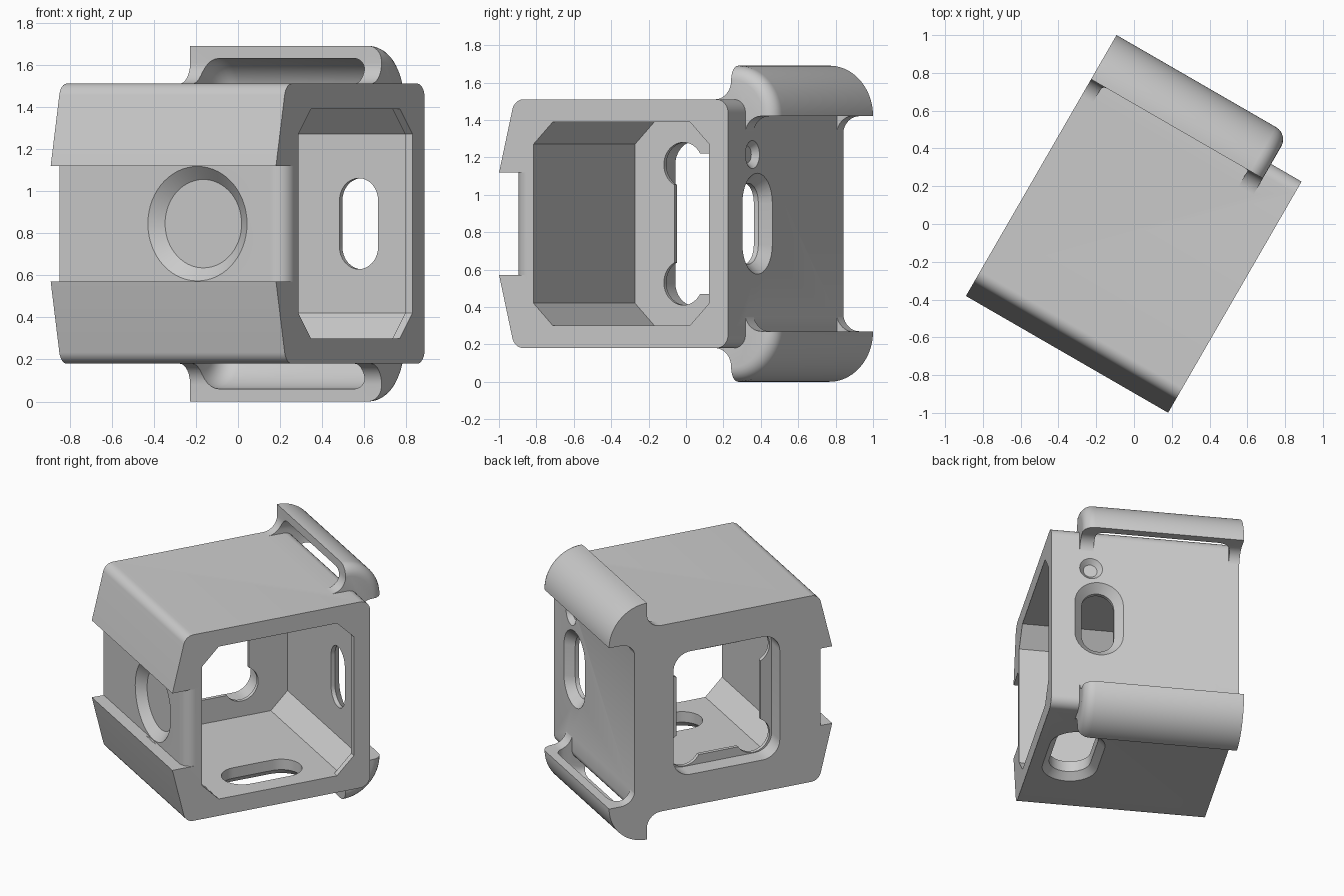
import bpy, bmesh, math
from mathutils import Matrix, Vector

if "Cube" in bpy.data.objects:
    bpy.data.objects.remove(bpy.data.objects["Cube"], do_unlink=True)

HEIGHT = 1.69
MID = HEIGHT / 2

grey = bpy.data.materials.new("plain grey")
grey.use_nodes = True
grey.diffuse_color = (0.6, 0.6, 0.6, 1)
grey.node_tree.nodes["Principled BSDF"].inputs["Base Color"].default_value = (0.6, 0.6, 0.6, 1)

# Axis frames: outline coordinates p, q and extrusion distance w to width, depth, height
ALONG_WIDTH = lambda p, q, w: (w, p, q)
ALONG_DEPTH = lambda p, q, w: (p, w, q)
ALONG_HEIGHT = lambda p, q, w: (p, q, w)


def arc(cx, cy, r, start, end, steps=12):
    angles = [math.radians(start + (end - start) * i / steps) for i in range(steps + 1)]
    return [(cx + r * math.cos(a), cy + r * math.sin(a)) for a in angles]


def rounded(points, steps=8):
    """Polygon of (p, q, radius) corners with the corners filleted."""
    out = []
    for i, (x, y, r) in enumerate(points):
        c = Vector((x, y))
        if r == 0:
            out.append((x, y))
            continue
        a = (Vector(points[i - 1][:2]) - c).normalized()
        b = (Vector(points[(i + 1) % len(points)][:2]) - c).normalized()
        half = a.angle(b) / 2
        centre = c + (a + b).normalized() * (r / math.sin(half))
        t0 = c + a * (r / math.tan(half)) - centre
        t1 = c + b * (r / math.tan(half)) - centre
        for k in range(steps + 1):
            out.append(tuple(centre + t0.lerp(t1, k / steps).normalized() * r))
    return out


def stadium(p, q, r, half):
    return arc(p, q + half, r, 0, 180, 16) + arc(p, q - half, r, 180, 360, 16)


def loft(name, sections, frame):
    """Closed solid through (outline, w) sections."""
    bm = bmesh.new()
    rings = [[bm.verts.new(frame(p, q, w)) for p, q in outline] for outline, w in sections]
    n = len(rings[0])
    for a, b in zip(rings, rings[1:]):
        for i in range(n):
            j = (i + 1) % n
            bm.faces.new((a[i], a[j], b[j], b[i]))
    bm.faces.new(rings[0])
    bm.faces.new(rings[-1][::-1])
    bmesh.ops.recalc_face_normals(bm, faces=bm.faces)
    mesh = bpy.data.meshes.new(name)
    bm.to_mesh(mesh)
    bm.free()
    mesh.materials.append(grey)
    obj = bpy.data.objects.new(name, mesh)
    bpy.context.collection.objects.link(obj)
    return obj


def prism(name, outline, a, b, frame):
    return loft(name, [(outline, a), (outline, b)], frame)


def combine(target, tool, operation="DIFFERENCE"):
    mod = target.modifiers.new("combine", "BOOLEAN")
    mod.operation, mod.solver, mod.object = operation, "EXACT", tool
    bpy.context.view_layer.objects.active = target
    bpy.ops.object.modifier_apply(modifier=mod.name)
    bpy.data.objects.remove(tool, do_unlink=True)


# Outer shell: slanted front lips around a wide horizontal groove
upper = [(0.638, 1.51, 0.07), (-0.68, 1.51, 0.07), (-0.775, 1.12, 0), (-0.69, 1.12, 0)]
lower = [(p, HEIGHT - q, r) for p, q, r in reversed(upper)]
body = prism("housing", rounded(upper + lower), -0.58, 0.656, ALONG_WIDTH)

# Rounded end of the groove
combine(body, prism("groove_end", arc(0.576, -0.61, 0.08, -90, 0) + [(0.7, -0.61), (0.7, -0.75), (0.576, -0.75)],
                    HEIGHT - 1.12, 1.12, ALONG_HEIGHT))


def chamber(front, back):
    low, high, c = 0.3, 1.39, 0.12
    return [(front + c, low), (back - c, low), (back, low + c), (back, high - c),
            (back - c, high), (front + c, high), (front, high - c), (front, low + c)]


# Eight-sided chamber, open on one side, with a thin lip along the back of the opening
combine(body, prism("chamber", chamber(-0.563, 0.555), -0.43, 0.615, ALONG_WIDTH))
combine(body, prism("chamber_mouth", chamber(-0.563, 0.522), 0.5, 0.8, ALONG_WIDTH))

# Side window: rounded outer pocket, thin inner lip with relieved corners
pocket = rounded([(-0.4, 0.405, 0.12), (0.36, 0.405, 0.12), (0.36, 1.285, 0.12), (-0.4, 1.285, 0.12)])
combine(body, prism("window_pocket", pocket, -0.7, -0.456, ALONG_WIDTH))
combine(body, prism("window", [(-0.32, 0.47), (0.28, 0.47), (0.28, 1.22), (-0.32, 1.22)],
                    -0.7, -0.35, ALONG_WIDTH))
for v in (-0.265, 0.225):
    for z in (MID - 0.315, MID + 0.315):
        combine(body, prism("corner_relief", arc(v, z, 0.12, 0, 352.5, 47), -0.7, -0.35, ALONG_WIDTH))

# Shallow conical recess on the front
combine(body, loft("front_recess", [(arc(0.176, MID, r, 0, 354, 59), w)
                                    for r, w in ((0.285, -0.705), (0.272, -0.69), (0.21, -0.634))],
                   ALONG_DEPTH))

# Countersunk slots through the back and the floor
combine(body, loft("back_slot", [(stadium(0.342, MID, r, 0.11), w) for r, w in
                                 ((0.106, 0.45), (0.106, 0.583), (0.16, 0.638), (0.17, 0.648))],
                   ALONG_DEPTH))
combine(body, loft("floor_slot", [(stadium(0.395, -0.015, r, 0.14), w) for r, w in
                                  ((0.135, 0.36), (0.135, 0.225), (0.18, 0.18), (0.19, 0.17))],
                   ALONG_HEIGHT))

# Small blind hole on the back
combine(body, loft("back_dimple", [(arc(0.395, 1.215, r, 0, 350, 35), w) for r, w in
                                   ((0.045, 0.605), (0.075, 0.638), (0.084, 0.648))], ALONG_DEPTH))


def loop_outline(r):
    return (arc(0.45, 1.61, 0.1, -90, 0) + arc(0.55, 1.42, r, 90, 0, 20)
            + arc(0.735, 1.32, 0.1, 90, 180) + [(0.58, 1.32), (0.45, 1.43)])


def void_outline(r):
    return [(0.3, 1.2), (0.55 + r, 1.2)] + arc(0.55, 1.42, r, 0, 90, 16) + [(0.3, 1.42 + r)]


def quarter_round(size):
    """Pairs of (distance from the end, inset) for a rounded end."""
    angles = [math.radians(15 * k) for k in range(7)]
    return [(size * (1 - math.cos(a)), size * (1 - math.sin(a))) for a in angles]


# Curved strap loops over the top and bottom back edges
for name, flip in (("top_strap_loop", False), ("bottom_strap_loop", True)):
    frame = (lambda p, q, w: (w, p, HEIGHT - q)) if flip else ALONG_WIDTH
    solid = [(loop_outline(0.27), -0.58)]
    solid += [(loop_outline(0.27 - inset), 0.47 - x) for x, inset in reversed(quarter_round(0.075))]
    loop = loft(name, solid, frame)
    # Strap opening with rounded ends
    opening = [(void_outline(0.21 - inset), -0.51 + x) for x, inset in quarter_round(0.09)]
    opening += [(void_outline(0.21 - inset), 0.38 - x) for x, inset in reversed(quarter_round(0.06))]
    combine(loop, loft("strap_opening", opening, frame))
    combine(body, loop, "UNION")

# Turn the whole housing and finish the shading
body.data.transform(Matrix.Rotation(math.radians(-30), 4, "Z"))
bpy.ops.object.select_all(action="DESELECT")
body.select_set(True)
bpy.context.view_layer.objects.active = body
bpy.ops.object.shade_smooth_by_angle(angle=math.radians(30))
